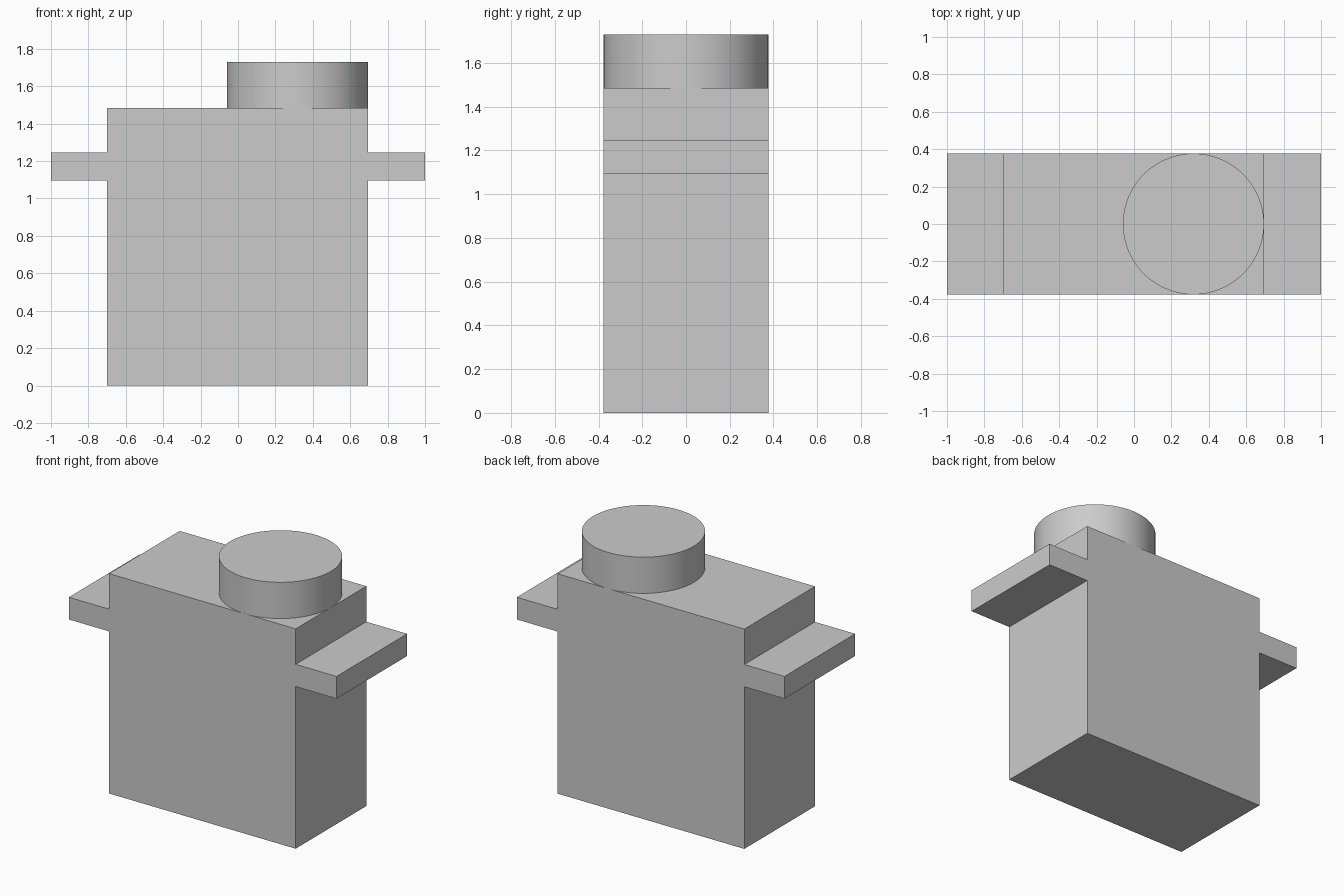
import bpy
import bmesh
import math

cube = bpy.data.objects.get("Cube")
if cube:
    bpy.data.objects.remove(cube, do_unlink=True)

# One plain grey for everything
grey = bpy.data.materials.new("light_grey")
grey.use_nodes = True
grey.diffuse_color = (0.6, 0.6, 0.6, 1)
grey.node_tree.nodes["Principled BSDF"].inputs["Base Color"].default_value = grey.diffuse_color

HALF_DEPTH = 0.377
LEFT, RIGHT, TOP = 0.695, -0.70, 1.485
TAB_LOW, TAB_HIGH = 1.095, 1.245

# Body with two mounting tabs: a T-shaped outline extruded front to back
outline = [
    (RIGHT, 0), (LEFT, 0),
    (LEFT, TAB_LOW), (1, TAB_LOW), (1, TAB_HIGH), (LEFT, TAB_HIGH),
    (LEFT, TOP), (RIGHT, TOP),
    (RIGHT, TAB_HIGH), (-1, TAB_HIGH), (-1, TAB_LOW), (RIGHT, TAB_LOW),
]
bm = bmesh.new()
front = bm.faces.new([bm.verts.new((x, -HALF_DEPTH, z)) for x, z in outline])
back = bmesh.ops.extrude_face_region(bm, geom=[front])
moved = [v for v in back["geom"] if isinstance(v, bmesh.types.BMVert)]
bmesh.ops.translate(bm, verts=moved, vec=(0, 2 * HALF_DEPTH, 0))
bmesh.ops.recalc_face_normals(bm, faces=bm.faces)
mesh = bpy.data.meshes.new("body_with_tabs")
bm.to_mesh(mesh)
bm.free()
body = bpy.data.objects.new("body_with_tabs", mesh)
bpy.context.collection.objects.link(body)
mesh.materials.append(grey)

# Round output boss, flush with the left end of the body
height = 1.73 - TOP
bpy.ops.mesh.primitive_cylinder_add(
    vertices=96, radius=HALF_DEPTH, depth=height,
    location=(LEFT - HALF_DEPTH, 0, TOP + height / 2))
boss = bpy.context.object
boss.name = "round_boss"
boss.data.materials.append(grey)
bpy.ops.object.shade_smooth_by_angle(angle=math.radians(30))
